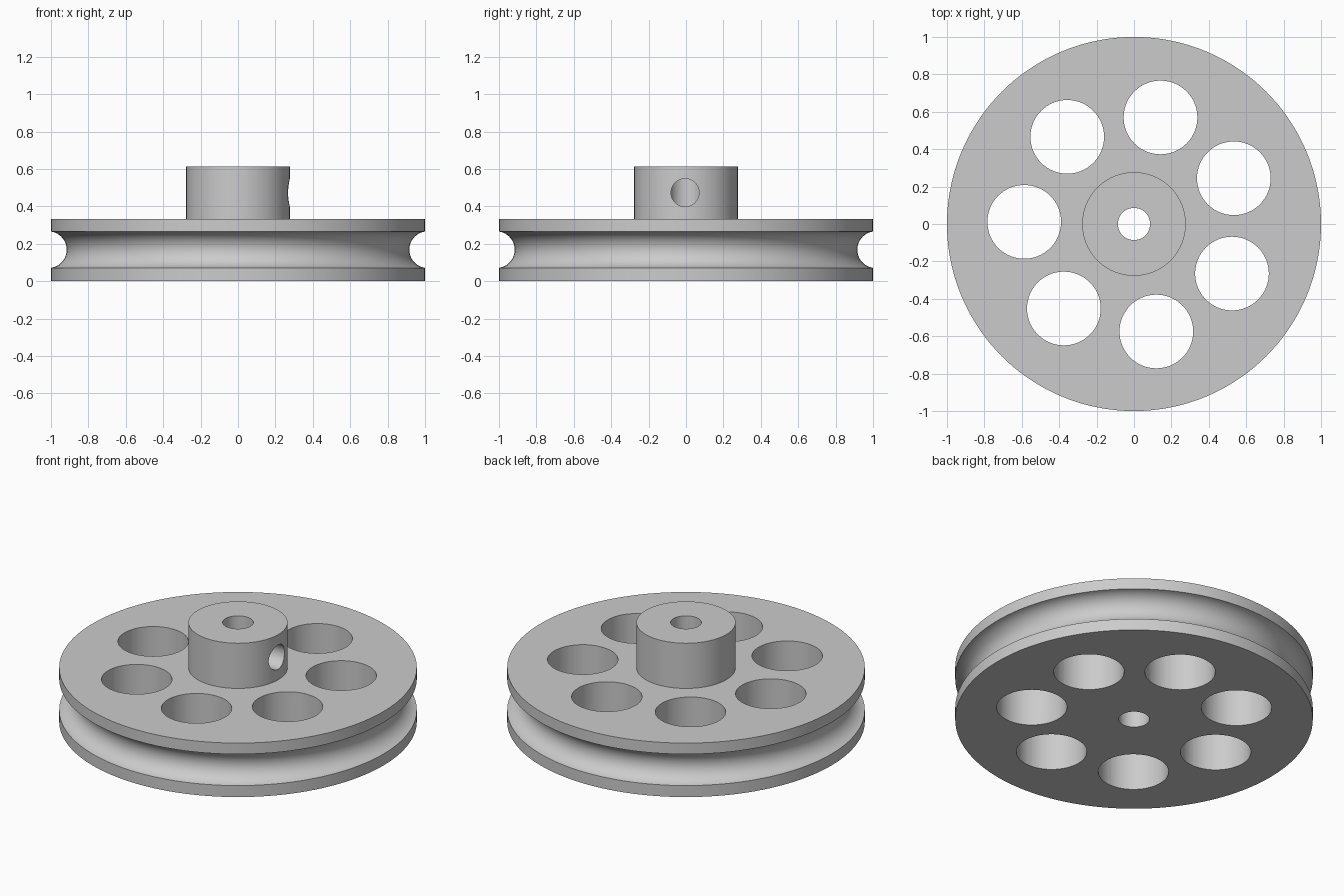
import bpy
import bmesh
from math import cos, sin, pi, radians, sqrt, asin
from mathutils import Matrix, Vector

cube = bpy.data.objects.get("Cube")
if cube:
    bpy.data.objects.remove(cube, do_unlink=True)

# Main dimensions
RIM_R, RIM_H = 1.0, 0.333
HUB_R, HUB_H = 0.277, 0.612
BORE_R = 0.086
GROOVE_R, GROOVE_X, GROOVE_Z = 0.098, 1.014, 0.168
HOLE_COUNT, HOLE_R, HOLE_RING, HOLE_START = 7, 0.197, 0.587, radians(24.6)
SCREW_R, SCREW_Z = 0.075, 0.473
SEGMENTS = 144

metal = bpy.data.materials.new("plain_grey")
metal.use_nodes = True
grey = (0.6, 0.6, 0.6, 1.0)
metal.diffuse_color = grey
metal.node_tree.nodes["Principled BSDF"].inputs["Base Color"].default_value = grey


def add_object(name, bm):
    bmesh.ops.recalc_face_normals(bm, faces=bm.faces)
    mesh = bpy.data.meshes.new(name)
    bm.to_mesh(mesh)
    bm.free()
    mesh.materials.append(metal)
    obj = bpy.data.objects.new(name, mesh)
    bpy.context.collection.objects.link(obj)
    return obj


def lathe(name, profile):
    """Turn a closed (radius, height) outline around the z axis."""
    bm = bmesh.new()
    verts = [bm.verts.new((r, 0, z)) for r, z in profile]
    edges = [bm.edges.new((v, verts[i - 1])) for i, v in enumerate(verts)]
    bmesh.ops.spin(bm, geom=verts + edges, cent=(0, 0, 0), axis=(0, 0, 1),
                   angle=2 * pi, steps=SEGMENTS, use_duplicate=False)
    bmesh.ops.remove_doubles(bm, verts=bm.verts, dist=1e-5)
    return add_object(name, bm)


def drill(target, name, centre, radius, depth, rotation=Matrix()):
    """Cut a round hole through the target and discard the cutter."""
    bm = bmesh.new()
    bmesh.ops.create_cone(bm, cap_ends=True, segments=64, radius1=radius,
                          radius2=radius, depth=depth,
                          matrix=Matrix.Translation(Vector(centre)) @ rotation)
    cutter = add_object(name, bm)
    cutter.hide_render = True
    cut = target.modifiers.new(name, 'BOOLEAN')
    cut.operation = 'DIFFERENCE'
    cut.solver = 'EXACT'
    cut.object = cutter
    bpy.context.view_layer.objects.active = target
    bpy.ops.object.modifier_apply(modifier=cut.name)
    bpy.data.objects.remove(cutter, do_unlink=True)


# Round rope groove, from its lower lip to its upper lip
lip = asin(sqrt(GROOVE_R ** 2 - (GROOVE_X - RIM_R) ** 2) / GROOVE_R)
steps = 24
groove = []
for i in range(steps + 1):
    a = lip * (2 * i / steps - 1)
    groove.append((GROOVE_X - GROOVE_R * cos(a), GROOVE_Z + GROOVE_R * sin(a)))

# Grooved wheel with raised hub and central bore
profile = [(BORE_R, 0), (RIM_R, 0)] + groove + [
    (RIM_R, RIM_H), (HUB_R, RIM_H), (HUB_R, HUB_H), (BORE_R, HUB_H)]
pulley = lathe("pulley_wheel", profile)

# Ring of lightening holes
for i in range(HOLE_COUNT):
    a = HOLE_START + i * 2 * pi / HOLE_COUNT
    drill(pulley, "lightening_hole", (HOLE_RING * cos(a), HOLE_RING * sin(a), RIM_H / 2),
          HOLE_R, 2 * RIM_H)

# Set screw hole from the hub's left side into the bore
drill(pulley, "set_screw_hole", (0.2, -0.005, SCREW_Z), SCREW_R, 0.4,
      Matrix.Rotation(pi / 2, 4, 'Y'))

# Smooth curved walls, crisp rims
bpy.ops.object.select_all(action='DESELECT')
pulley.select_set(True)
bpy.context.view_layer.objects.active = pulley
bpy.ops.object.shade_smooth_by_angle(angle=radians(30))
